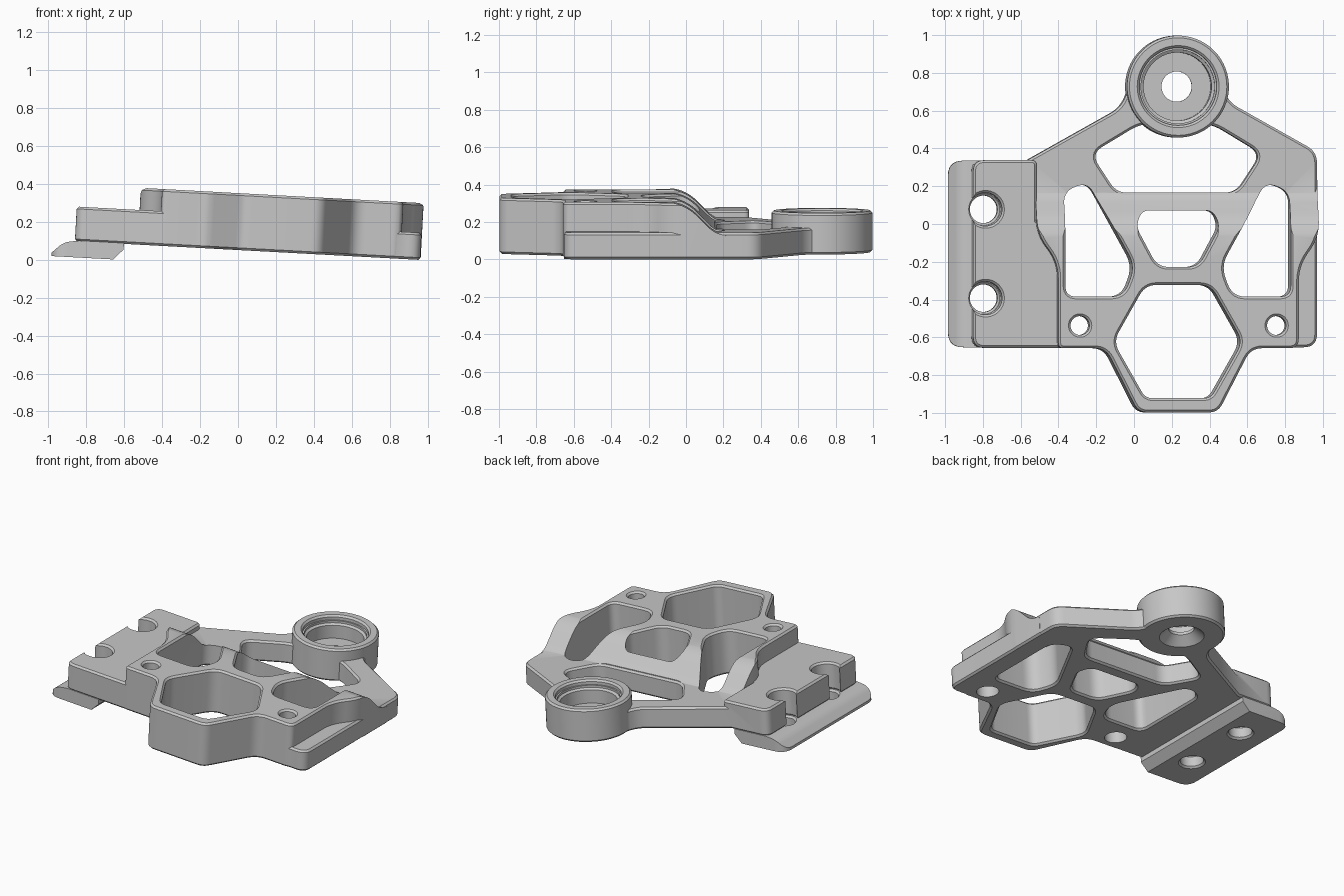
import bpy, bmesh, math
from mathutils import Vector, Matrix

if "Cube" in bpy.data.objects:
    bpy.data.objects.remove(bpy.data.objects["Cube"])

grey = bpy.data.materials.new("light grey")
grey.use_nodes = True
COLOUR = (0.57, 0.57, 0.57, 1)
grey.diffuse_color = COLOUR
grey.node_tree.nodes["Principled BSDF"].inputs["Base Color"].default_value = COLOUR

H, LOW, WING, RING = 0.30, 0.143, 0.183, 0.222   # heights of the levels
C = 0.012                                        # edge chamfer
MID = 0.218                                      # mirror line of the frame


def rounded(corners, steps=7):
    """Corners (x, y[, tangent length]) to a rounded outline, counter-clockwise."""
    pts = [Vector(c[:2]) for c in corners]
    out = []
    for i, c in enumerate(corners):
        p = pts[i]
        back, ahead = pts[i - 1] - p, pts[(i + 1) % len(pts)] - p
        d = min(c[2] if len(c) > 2 else 0, 0.46 * back.length, 0.46 * ahead.length)
        if not d:
            out.append(p)
            continue
        a, b = p + back.normalized() * d, p + ahead.normalized() * d
        for k in range(steps + 1):
            t = k / steps
            out.append(a * (1 - t) ** 2 + p * 2 * t * (1 - t) + b * t * t)
    area = sum(p.cross(out[(i + 1) % len(out)]) for i, p in enumerate(out))
    return out if area > 0 else out[::-1]


def circle(x, y, r, n=64):
    return [Vector((x + r * math.cos(math.tau * i / n), y + r * math.sin(math.tau * i / n)))
            for i in range(n)]


def offset(poly, d):
    out = []
    for i, p in enumerate(poly):
        e1 = (p - poly[i - 1]).normalized()
        e2 = (poly[(i + 1) % len(poly)] - p).normalized()
        n1, n2 = Vector((e1.y, -e1.x)), Vector((e2.y, -e2.x))
        out.append(p + (n1 + n2) * d / (1 + n1.dot(n2)))
    return out


def stack(name, poly, layers):
    """Closed solid through copies of the outline at (height, outward offset)."""
    bm = bmesh.new()
    rings = [[bm.verts.new((p.x, p.y, z)) for p in offset(poly, d)] for z, d in layers]
    bm.faces.new(rings[0][::-1])
    bm.faces.new(rings[-1])
    n = len(poly)
    for a, b in zip(rings, rings[1:]):
        for i in range(n):
            j = (i + 1) % n
            bm.faces.new((a[i], a[j], b[j], b[i]))
    mesh = bpy.data.meshes.new(name)
    bm.to_mesh(mesh)
    bm.free()
    ob = bpy.data.objects.new(name, mesh)
    bpy.context.collection.objects.link(ob)
    mesh.materials.append(grey)
    return ob


def block(name, poly, z0, z1):
    return stack(name, poly, [(z0, -C), (z0 + C, 0), (z1 - C, 0), (z1, -C)])


def opening(poly, z0=0, z1=H):
    return stack("cutter", poly, [(z0 - 0.05, C), (z0, C), (z0 + C, 0),
                                  (z1 - C, 0), (z1, C), (z1 + 0.05, C)])


def combine(ob, other, mode):
    m = ob.modifiers.new("bool", "BOOLEAN")
    m.operation, m.solver, m.object = mode, "EXACT", other
    mesh = bpy.data.meshes.new_from_object(ob.evaluated_get(bpy.context.evaluated_depsgraph_get()))
    ob.modifiers.clear()
    ob.data = mesh
    bpy.data.objects.remove(other)


def mirrored(half):
    """Add the mirror image of a half outline across the frame's middle."""
    return half + [(2 * MID - c[0],) + tuple(c[1:]) for c in reversed(half)]


# Tall frame with the hexagonal nose
frame = block("bracket_frame", rounded([
    (-0.417, -0.655, 0.03), (-0.165, -0.655, 0.06), (0.008, -0.995, 0.05),
    (0.43, -0.995, 0.05), (0.605, -0.655, 0.06), (0.858, -0.655, 0.05),
    (0.858, -0.22, 0.09), (0.965, -0.07, 0.09), (0.965, 0.3),
    (-0.53, 0.3), (-0.53, -0.05, 0.09), (-0.417, -0.2, 0.09)]), 0, H)

# Smooth drop of the tall frame towards the back
slope = stack("slope", rounded([
    (-1.2, -0.1), (0.24, -0.1), (0.24, 0.12), (0.15, 0.145, 0.07),
    (-0.01, 0.305, 0.12), (-1.2, 0.305)], 12), [(-1.2, 0), (1.2, 0)])
slope.data.transform(Matrix(((0, 0, 1, 0), (1, 0, 0, 0), (0, 1, 0, 0), (0, 0, 0, 1))))
combine(frame, slope, "INTERSECT")

# Low base with arms to the ring, and the raised side wing
base = block("base", rounded([
    (-0.5, -0.65), (0.963, -0.65, 0.07), (0.963, 0.385, 0.06), (0.5, 0.645, 0.07),
    (0.45, 0.75), (-0.024, 0.75), (-0.074, 0.62, 0.07), (-0.60, 0.325), (-0.60, 0.0)]), 0, LOW)
wing = block("wing", rounded([
    (-0.862, -0.653, 0.06), (-0.35, -0.653), (-0.35, -0.1), (-0.48, -0.02),
    (-0.525, 0.02), (-0.525, 0.34, 0.03), (-0.862, 0.34, 0.06)]), 0, WING)
combine(frame, base, "UNION")
combine(frame, wing, "UNION")

# Openings through the frame
side = [(-0.38, -0.382, 0.06), (-0.07, -0.382, 0.07), (-0.01, -0.22, 0.07),
        (-0.255, 0.225, 0.09), (-0.38, 0.175, 0.07)]
openings = [
    side,
    [(2 * MID - x, y, r) for x, y, r in side],
    mirrored([(0.11, -0.225, 0.06), (-0.005, -0.01, 0.05), (0.03, 0.075, 0.05)]),
    mirrored([(0.045, -0.92, 0.04), (-0.125, -0.62, 0.06), (0.045, -0.32, 0.06)]),
]
for shape in openings:
    combine(frame, opening(rounded(shape)), "DIFFERENCE")
back = mirrored([(-0.10, 0.168, 0.06), (-0.235, 0.375, 0.07), (0.03, 0.535, 0.07)])
combine(frame, opening(rounded(back), 0, LOW), "DIFFERENCE")

# Screw holes, wider underneath
for x in (-0.302, 0.74):
    combine(frame, stack("cutter", circle(x, -0.535, 0.05, 32), [
        (-0.05, 0.02), (0.14, 0.02), (0.14, 0), (H - C, 0), (H, C), (H + 0.05, C)]), "DIFFERENCE")

# Open notches in the wing edge
SLOTS = (0.08, -0.39)
for y in SLOTS:
    combine(frame, opening(circle(-0.797, y, 0.088, 40), 0, WING), "DIFFERENCE")

# Ring with stepped bore and a tapered hole below
RX, RY = MID + 0.004, 0.73
combine(frame, block("ring", circle(RX, RY, 0.27, 80), 0, RING), "UNION")
combine(frame, stack("cutter", circle(RX, RY, 0.18, 80), [
    (0.075, 0), (0.165, 0), (0.175, 0.015), (0.19, 0.015), (0.19, 0.025),
    (RING - C, 0.025), (RING, 0.037), (0.3, 0.037)]), "DIFFERENCE")
combine(frame, stack("cutter", circle(RX, RY, 0.08), [
    (-0.05, 0.06), (0, 0.06), (0.055, 0), (0.12, 0)]), "DIFFERENCE")

# Clamp plate under the wing, with a sloped inner edge and rounded outer edge
plate = stack("clamp_plate", rounded([
    (-0.982, -0.65, 0.08), (-0.6, -0.65), (-0.6, 0.338), (-0.982, 0.338, 0.08)]),
    [(-0.1, 0), (0.1, 0)])
section = stack("section", rounded([
    (-0.982, -0.085), (-0.655, -0.085), (-0.603, -0.03), (-0.603, 0.004),
    (-0.84, 0.004), (-0.92, -0.008, 0.05), (-0.99, -0.075)]), [(-1, 0), (1, 0)])
section.data.transform(Matrix.Rotation(math.pi / 2, 4, "X"))
combine(plate, section, "INTERSECT")
for y in SLOTS:
    combine(plate, opening(circle(-0.797, y, 0.073, 40), -0.085, 0.004), "DIFFERENCE")

# Tilt everything, rest it on the ground, and shade
tilt = Matrix.Rotation(math.radians(3.1), 4, "Y")
parts = (frame, plate)
for ob in parts:
    ob.data.transform(tilt)
floor = min(v.co.z for ob in parts for v in ob.data.vertices)
for ob in parts:
    ob.data.transform(Matrix.Translation((0, -0.0025, -floor)))
    bpy.ops.object.select_all(action="DESELECT")
    ob.select_set(True)
    bpy.context.view_layer.objects.active = ob
    bpy.ops.object.shade_smooth_by_angle(angle=math.radians(30))
